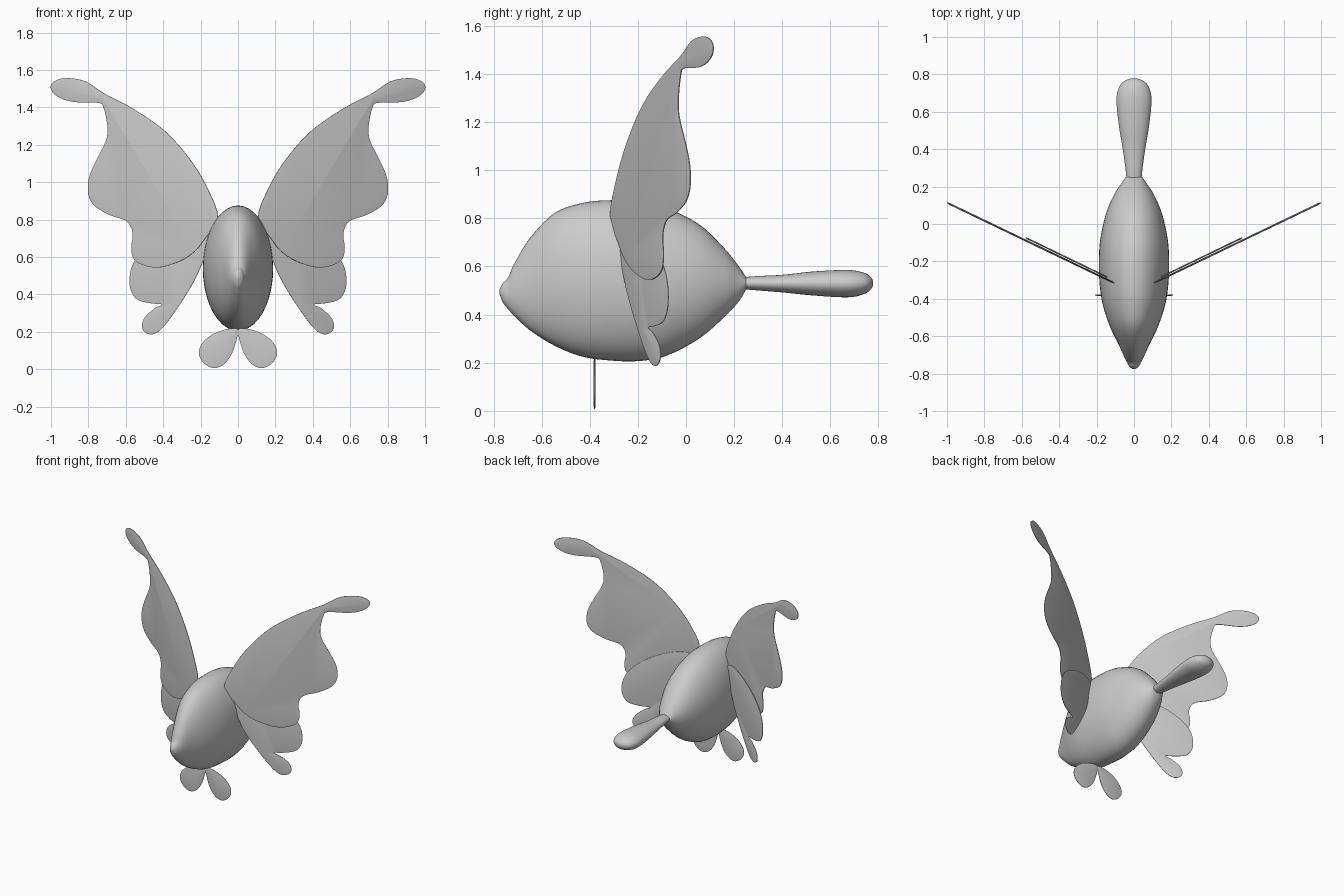
import bpy, bmesh, math
from mathutils import Vector

if "Cube" in bpy.data.objects:
    bpy.data.objects.remove(bpy.data.objects["Cube"])

grey = bpy.data.materials.new("soft_grey")
grey.diffuse_color = (0.6, 0.6, 0.6, 1)
grey.use_nodes = True
grey.node_tree.nodes["Principled BSDF"].inputs["Base Color"].default_value = grey.diffuse_color


def spline(pts, steps, closed=False):
    """Smooth Catmull-Rom path through points of any dimension."""
    n, out = len(pts), []
    for i in range(n if closed else n - 1):
        if closed:
            a, b, c, d = (pts[(i + k) % n] for k in (-1, 0, 1, 2))
        else:
            a, b, c, d = (pts[min(max(i + k, 0), n - 1)] for k in (-1, 0, 1, 2))
        for s in range(steps):
            t = s / steps
            out.append([0.5 * (2 * q + (r - p) * t + (2 * p - 5 * q + 4 * r - u) * t * t
                               + (3 * q - p - 3 * r + u) * t ** 3)
                        for p, q, r, u in zip(a, b, c, d)])
    return out if closed else out + [list(pts[-1])]


def finish(name, bm, angle):
    bmesh.ops.recalc_face_normals(bm, faces=bm.faces[:])
    me = bpy.data.meshes.new(name)
    bm.to_mesh(me)
    bm.free()
    me.materials.append(grey)
    ob = bpy.data.objects.new(name, me)
    bpy.context.collection.objects.link(ob)
    bpy.ops.object.select_all(action='DESELECT')
    ob.select_set(True)
    bpy.context.view_layer.objects.active = ob
    bpy.ops.object.shade_smooth_by_angle(angle=math.radians(angle))
    return ob


def loft(name, stations, sides=40, steps=5):
    """Oval sections along y: (y, top z, bottom z, half width)."""
    bm, rings = bmesh.new(), []
    for y, top, bot, w in spline(stations, steps):
        zc, h = (top + bot) / 2, (top - bot) / 2
        rings.append([bm.verts.new((w * math.cos(2 * math.pi * k / sides), y,
                                    zc + h * math.sin(2 * math.pi * k / sides)))
                      for k in range(sides)])
    for r, s in zip(rings, rings[1:]):
        for k in range(sides):
            j = (k + 1) % sides
            bm.faces.new((r[k], r[j], s[j], s[k]))
    bm.faces.new(rings[0])
    bm.faces.new(rings[-1])
    return finish(name, bm, 60)


def plate(name, outline, y0, slope, rim, half, side):
    """Thin cushioned plate on the upright plane y = y0 + slope * x."""
    path = spline(outline, 4, True)
    bm = bmesh.new()
    normal = Vector((-slope, 1, 0)).normalized()
    edge = [Vector((x, y0 + slope * x, z)) for x, z in path]
    rings = []
    for d in (-1, 1):
        rings.append([bm.verts.new(p + normal * d * half * 0.4) for p in edge])
    n = len(edge)
    for k in range(n):
        j = (k + 1) % n
        bm.faces.new((rings[0][k], rings[0][j], rings[1][j], rings[1][k]))
    caps = [bm.faces.new(r) for r in rings]
    bm.normal_update()
    bmesh.ops.recalc_face_normals(bm, faces=bm.faces[:])
    # raise the inner part of both faces above the thin rim
    for cap in caps:
        bmesh.ops.inset_individual(bm, faces=[cap], thickness=rim, depth=half * 0.6,
                                   use_even_offset=False)
    for v in bm.verts:
        v.co.x *= side
    return finish(name, bm, 50)


# Body with pointed snout
loft("body", [
    (-.775, .505, .485, .008), (-.762, .53, .45, .025), (-.74, .553, .422, .037),
    (-.715, .61, .395, .05), (-.65, .717, .335, .08), (-.55, .82, .272, .128),
    (-.44, .862, .227, .165), (-.33, .875, .21, .183), (-.2, .87, .206, .188),
    (-.08, .842, .229, .18), (.055, .775, .3, .15), (.16, .675, .39, .105),
    (.22, .6, .455, .065), (.25, .555, .505, .045)])

# Paddle tail
loft("tail", [
    (.24, .555, .505, .04), (.3, .56, .5, .046), (.4, .565, .492, .06),
    (.52, .578, .48, .08), (.64, .585, .472, .093), (.7, .583, .474, .09),
    (.745, .572, .487, .072), (.768, .557, .503, .045), (.778, .54, .52, .015)])

# Wing and foot outlines as (x, z) pairs
fore = [(.107, .81), (.166, .973), (.257, 1.123), (.39, 1.273), (.56, 1.392), (.717, 1.475),
        (.818, 1.54), (.925, 1.556), (.99, 1.533), (.997, 1.49), (.95, 1.45), (.87, 1.428),
        (.745, 1.424), (.717, 1.395), (.697, 1.294), (.706, 1.22), (.754, 1.123),
        (.795, 1.027), (.8, .936), (.765, .872), (.684, .824), (.604, .797), (.572, .76),
        (.562, .711), (.57, .652), (.556, .588), (.497, .553), (.417, .545), (.31, .578),
        (.23, .631), (.176, .7)]
hind = [(.14, .75), (.2, .775), (.3, .757), (.41, .71), (.5, .645), (.555, .575),
        (.577, .508), (.575, .43), (.54, .374), (.47, .353), (.405, .346), (.444, .326),
        (.497, .278), (.513, .23), (.497, .198), (.455, .187), (.4, .225), (.31, .348),
        (.23, .48), (.187, .578), (.15, .67)]
foot = [(0, .213), (.064, .214), (.144, .182), (.195, .134), (.209, .08), (.18, .03),
        (.128, .006), (.075, .027), (.032, .085), (.006, .165)]

for label, side in (("right", 1), ("left", -1)):
    plate(label + "_forewing", fore, -.366, .48, .018, .005, side)
    plate(label + "_hindwing", hind, -.353, .483, .012, .004, side)
    plate(label + "_foot", foot, -.38, 0, .012, .004, side)
